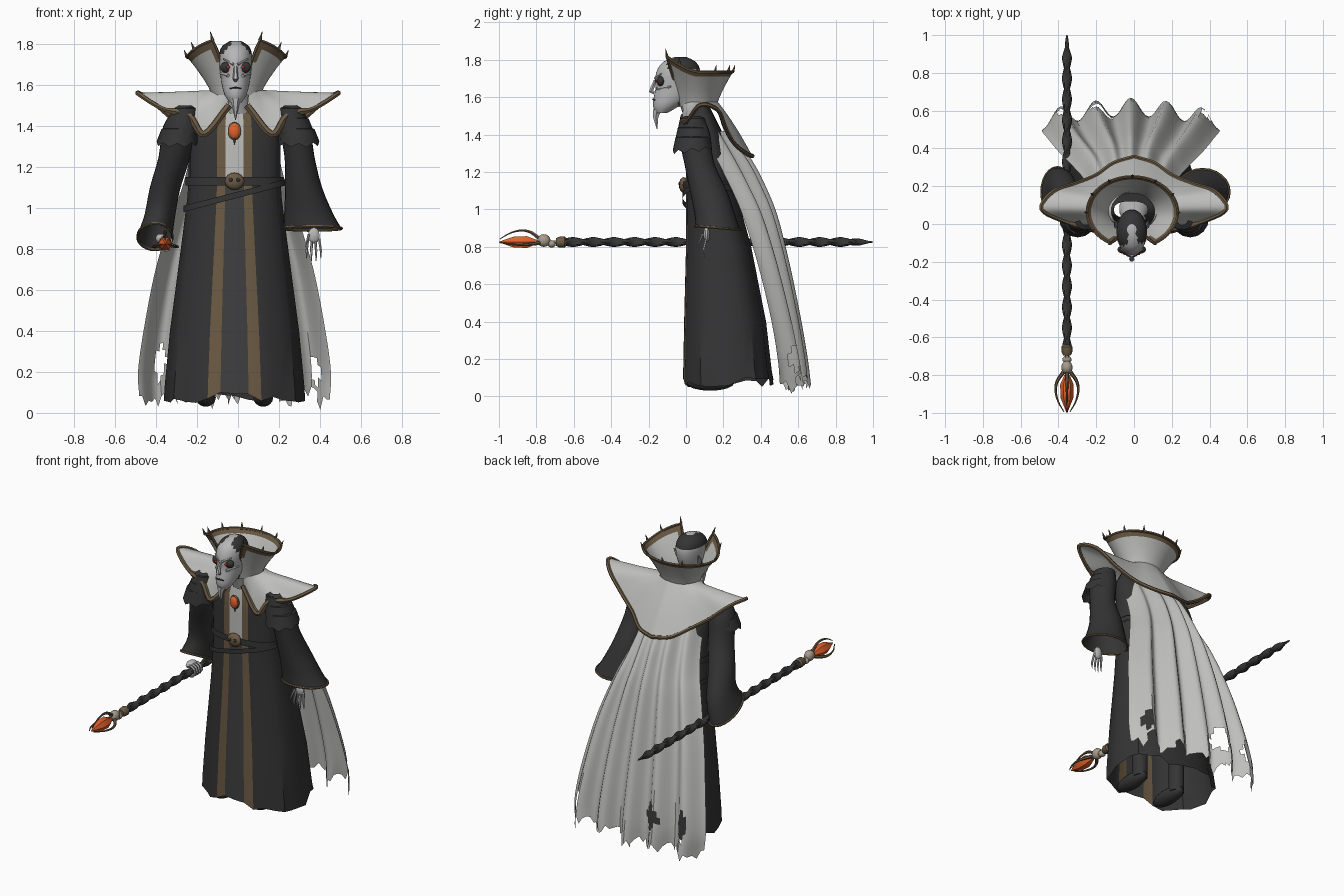
import bpy, bmesh, math, random
from mathutils import Vector
from math import sin, cos, pi

random.seed(4)
if "Cube" in bpy.data.objects:
    bpy.data.objects.remove(bpy.data.objects["Cube"])


def material(name, rgb):
    m = bpy.data.materials.new(name)
    m.use_nodes = True
    m.diffuse_color = (*rgb, 1)
    m.node_tree.nodes["Principled BSDF"].inputs["Base Color"].default_value = (*rgb, 1)
    return m


BLACK = material("robe black", (.035, .035, .036))
PANEL = material("panel charcoal", (.05, .05, .052))
CLOTH = material("cloth grey", (.52, .52, .505))
BRONZE = material("bronze trim", (.15, .105, .058))
ORANGE = material("orange gem", (.75, .12, .025))
RED = material("eye red", (.6, .03, .015))
BONE = material("bone", (.38, .33, .26))
SKIN = material("pale skin", (.47, .47, .47))


def add_mesh(name, mesh, mats):
    for m in mats:
        mesh.materials.append(m)
    ob = bpy.data.objects.new(name, mesh)
    bpy.context.collection.objects.link(ob)
    return ob


def loft(name, rows, mats, closed=True, caps=False, rule=None):
    """Skin rows of points; rule(row, column) gives a material slot or None for a hole."""
    bm = bmesh.new()
    grid = [[bm.verts.new(p) for p in row] for row in rows]
    n = len(rows[0])
    for r in range(len(rows) - 1):
        for c in range(n if closed else n - 1):
            slot = rule(r, c) if rule else 0
            if slot is not None:
                d = (c + 1) % n
                f = bm.faces.new((grid[r][c], grid[r][d], grid[r + 1][d], grid[r + 1][c]))
                f.material_index = slot
    if caps:
        for row in (grid[0], grid[-1]):
            bm.faces.new(row)
    bmesh.ops.delete(bm, geom=[v for v in bm.verts if not v.link_faces], context='VERTS')
    bmesh.ops.recalc_face_normals(bm, faces=bm.faces)
    mesh = bpy.data.meshes.new(name)
    bm.to_mesh(mesh)
    bm.free()
    return add_mesh(name, mesh, mats)


def rods(name, paths, mat, cyclic=False):
    """Round rods through paths of (point, radius)."""
    cu = bpy.data.curves.new(name, 'CURVE')
    cu.dimensions, cu.bevel_depth, cu.bevel_resolution, cu.use_fill_caps = '3D', 1, 1, True
    for path in paths:
        sp = cu.splines.new('POLY')
        sp.points.add(len(path) - 1)
        sp.use_cyclic_u = cyclic
        for q, (p, r) in zip(sp.points, path):
            q.co, q.radius = (*p, 1), r
    tmp = bpy.data.objects.new(name + " path", cu)
    bpy.context.collection.objects.link(tmp)
    dg = bpy.context.evaluated_depsgraph_get()
    mesh = bpy.data.meshes.new_from_object(tmp.evaluated_get(dg))
    bpy.data.objects.remove(tmp)
    mesh.materials.clear()
    return add_mesh(name, mesh, [mat])


def ball(name, loc, size, mat, seg=14):
    bm = bmesh.new()
    bmesh.ops.create_uvsphere(bm, u_segments=seg, v_segments=seg // 2 + 1, radius=1)
    for v in bm.verts:
        v.co = [loc[i] + v.co[i] * size[i] for i in range(3)]
    mesh = bpy.data.meshes.new(name)
    bm.to_mesh(mesh)
    bm.free()
    return add_mesh(name, mesh, [mat])


def smooth(pts, n):
    """Catmull-Rom resampling of tuples of any length."""
    p = [Vector(q) for q in pts]
    p = [2 * p[0] - p[1]] + p + [2 * p[-1] - p[-2]]
    out = []
    for i in range(1, len(p) - 2):
        a, b, c, d = p[i - 1:i + 3]
        for k in range(n):
            t = k / n
            out.append(.5 * (2 * b + (c - a) * t + (2 * a - 5 * b + 4 * c - d) * t * t
                             + (3 * b - a - 3 * c + d) * t ** 3))
    return out + [p[-2]]


def oval(cx, cy, z, rx, ry, n=24, tilt=0):
    return [(cx + rx * sin(2 * pi * i / n), cy - ry * cos(2 * pi * i / n),
             z + tilt * cos(2 * pi * i / n)) for i in range(n)]


# Robe: boxy rings whose columns follow the front stripes
half = [.2, .38, .55, .72, .86, .95, 1]
front = [-f for f in reversed(half)] + [0] + half
FR = [(f, -1) for f in front] + [(f, 1) for f in reversed(front[1:-1])]
MID = -.017


def robe_ring(z, rx, yf, yb, slope=0, pleat=0, jag=0):
    cy, ry, out = (yf + yb) / 2, (yb - yf) / 2, []
    for i, (f, side) in enumerate(FR):
        k = 1 - pleat * (i % 2) if abs(f) > .4 or side > 0 else 1
        y = cy + side * ry * k * (1 - abs(f) ** 2.4) ** (1 / 2.4)
        out.append((MID + rx * k * f, y, z + slope * f * rx + random.uniform(-jag, jag)))
    return out


robe_rows = [robe_ring(.075, .345, -.015, .47, pleat=.05, jag=.03)]
for z, rx, yf, yb, pl in [(.14, .34, -.015, .46, .05), (.4, .315, -.01, .43, .04), (.8, .262, 0, .35, .03),
                          (1.05, .23, 0, .28, 0), (1.13, .225, 0, .255, 0), (1.3, .225, 0, .23, 0),
                          (1.42, .22, 0, .19, 0), (1.5, .18, .02, .15, 0), (1.56, .09, .03, .12, 0)]:
    robe_rows.append(robe_ring(z, rx, yf, yb, pleat=pl))


def robe_rule(r, c):
    if c in (5, 8):
        return 2
    if c in (6, 7):
        return 1 if r < 5 else 3
    return 0


loft("robe", robe_rows, [BLACK, PANEL, BRONZE, CLOTH], rule=robe_rule)
loft("belt", [robe_ring(z, .238, -.014, .265) for z in (1.11, 1.15)], [BLACK])
loft("slanted_belt", [robe_ring(z, .25, -.02, .285, slope=.26) for z in (1.045, 1.075)], [BLACK])
ball("buckle", (MID, -.012, 1.13), (.048, .026, .042), BRONZE)
for s in (-1, 1):
    ball("buckle_socket", (MID + s * .018, -.034, 1.137), (.011, .007, .01), BLACK, 8)
ball("brooch_rim", (MID, -.01, 1.375), (.034, .012, .044), BRONZE)
ball("brooch_gem", (MID, -.018, 1.375), (.028, .014, .038), ORANGE)
rods("brooch_pendant", [[((MID, -.008, 1.34), .008), ((MID, -.008, 1.31), .002)]], BRONZE)

# Boots
for s in (-1, 1):
    ball("boot", (MID + s * .14, .13, .075), (.05, .13, .045), BLACK)
    loft("boot_shaft", [oval(MID + s * .14, .2, z, .045, .05, 12) for z in (.07, .4)], [BLACK], caps=True)

# Cape: back line y, edge y, height, half width
cape = smooth([(.22, .12, 1.42, .19), (.34, .19, 1.26, .215), (.42, .275, 1.1, .255), (.475, .345, .95, .31),
               (.535, .43, .7, .385), (.59, .505, .42, .44), (.625, .55, .2, .47), (.64, .57, .05, .465)], 6)
COLS = 60
hem = [random.uniform(-.035, .045) for _ in range(COLS + 1)]
cut = [random.choice((0, 0, 0, 1, 2)) for _ in range(COLS)]
cape_rows = []
for r, (yc, ye, z, w) in enumerate(cape):
    v, row = r / (len(cape) - 1), []
    for c in range(COLS + 1):
        u = 2 * c / COLS - 1
        y = yc + (ye - yc) * u * u + (.012 + .036 * v) * cos(5 * pi * u) - .02 * v
        row.append((MID + w * u, y, max(0, z + hem[c] * v ** 8)))
    cape_rows.append(row)
HOLES = [(-.33, .82, .11, .06), (.84, .86, .05, .06), (-.78, .83, .06, .06)]


def cape_rule(r, c):
    u, v = 2 * (c + .5) / COLS - 1, (r + .5) / (len(cape) - 1)
    if r >= len(cape) - 1 - cut[c // 4 * 4]:
        return None
    return None if any(abs(u - a) / p + abs(v - b) / q < 1.2 for a, b, p, q in HOLES) else 0


loft("cape", cape_rows, [CLOTH], closed=False, rule=cape_rule)

# Shoulder mantle with winged tips and pointed back
edge = smooth([(.045, -.012, 1.5), (.165, -.035, 1.36), (.24, -.02, 1.45), (.37, .015, 1.485), (.49, .08, 1.56),
               (.43, .17, 1.53), (.32, .21, 1.435), (.205, .255, 1.355), (.11, .32, 1.3), (0, .355, 1.285)], 5)
N = len(edge) - 1
mantle_rows = []
for k in range(9):
    t, right = k / 8, []
    for i, e in enumerate(edge):
        a = .45 + (pi - .45) * i / N
        p = Vector((.12 * sin(a), .07 - .1 * cos(a), 1.575)).lerp(e, t)
        p.z -= .015 * sin(pi * t) * cos(pi * i / N)
        right.append(p)
    mantle_rows.append(right + [Vector((-p.x, p.y, p.z)) for p in reversed(right[:-1])])
loft("mantle", mantle_rows, [CLOTH], closed=False)
rods("mantle_trim", [[(p, .018 if p.y < 0 else .012) for p in mantle_rows[-1]]], BRONZE)


# Flared collar with gilded rim and spikes; the opening widens upward
def collar_point(i, t):
    gap = .3 + .2 * t
    a = gap + (2 * pi - 2 * gap) * i / 40
    lift = max(0, cos(a)) ** 1.5 * .1
    g = t ** 1.25
    return Vector((MID * .5 + (.118 + .122 * g) * sin(a), .063 - (.1 + .088 * g) * cos(a),
                   1.55 + (.185 + lift) * t))


collar_rows = [[collar_point(i, t) for i in range(41)] for t in (0, .2, .4, .6, .75, .86, 1)]
loft("collar", collar_rows, [CLOTH, BRONZE], closed=False,
     rule=lambda r, c: 1 if r == 5 or (r > 2 and c in (0, 39)) else 0)
side_a = [row[0] for row in collar_rows]
side_b = [row[-1] for row in collar_rows]
rods("collar_trim", [[(p, .008) for p in side_a + collar_rows[-1][1:-1] + side_b[::-1]]], BRONZE)
rods("collar_spikes", [[(collar_point(i, 1), .009), (collar_point(i, 1.1) + Vector((0, 0, .018)), .001)]
                       for i in range(0, 41, 4)], BRONZE)

# Head and neck
HX = -.012
head_spec = smooth([(1.515, -.16, -.1, .03), (1.55, -.176, -.04, .053), (1.6, -.172, .03, .067),
                    (1.65, -.162, .06, .074), (1.7, -.165, .075, .08), (1.75, -.152, .075, .08),
                    (1.79, -.12, .05, .065), (1.815, -.06, .0, .025)], 2)
head_rows = [oval(HX, (a + b) / 2, z, w, (b - a) / 2, 32) for z, a, b, w in head_spec]


def scalp_rule(r, c):
    x, y, z = head_rows[r][c]
    return 1 if z > 1.74 and y > -.115 and (abs(x - HX) > .03 or y > -.03) else 0


loft("head", head_rows, [SKIN, BLACK], caps=True, rule=scalp_rule)
loft("neck", [oval(0, y, z, r, r, 14) for y, z, r in ((.08, 1.46, .08), (.03, 1.55, .06), (-.02, 1.62, .05))], [SKIN])
rods("nose", [[((HX, -.165, 1.69), .008), ((HX, -.18, 1.65), .012), ((HX, -.187, 1.632), .014),
               ((HX, -.17, 1.622), .01)]], SKIN)
rods("beard", [[((HX, -.155, 1.53), .024), ((HX, -.162, 1.49), .016), ((HX, -.155, 1.43), .002)]], SKIN)
rods("mouth", [[((HX - .028, -.165, 1.583), .004), ((HX, -.176, 1.588), .005), ((HX + .028, -.165, 1.583), .004)]], BLACK)
for s in (-1, 1):
    ball("eye_socket", (HX + s * .042, -.135, 1.686), (.034, .022, .028), BLACK)
    ball("eye", (HX + s * .037, -.157, 1.686), (.01, .008, .007), RED, 8)
    rods("brow", [[((HX + s * .01, -.165, 1.7), .007), ((HX + s * .06, -.132, 1.726), .004)]], SKIN)
    rods("cheekbone", [[((HX + s * .035, -.155, 1.645), .008), ((HX + s * .072, -.08, 1.655), .007)]], SKIN)
    rods("ear", [[((HX + s * .07, -.02, 1.63), .01), ((HX + s * .08, -.01, 1.67), .015),
                  ((HX + s * .088, .015, 1.71), .003)]], SKIN)

# Sleeves: centre, height, radii; the right cuff opens forward
left = [(.25, .035, 1.49, .05, .06), (.275, .045, 1.4, .075, .085), (.3, .07, 1.25, .073, .08),
        (.32, .12, 1.1, .09, .1), (.345, .155, .97, .12, .11), (.363, .17, .9, .142, .12)]
right = [(-.25, .035, 1.49, .05, .06), (-.29, .045, 1.4, .075, .085), (-.31, .08, 1.25, .077, .08),
         (-.355, .14, 1.1, .075, .09), (-.38, .18, .97, .075, .11), (-.405, .17, .86, .085, .13)]
for name, spec, tilt in (("left", left, .01), ("right", right, .065)):
    spec = smooth(spec, 3)
    rows = [oval(*q, tilt=tilt * (i / (len(spec) - 1)) ** 3) for i, q in enumerate(spec)]
    loft(name + "_sleeve", rows, [BLACK])
    rods(name + "_cuff_trim", [[(p, .007) for p in rows[-1]]], BRONZE, cyclic=True)

# Layered shoulder guards with ragged lower edges
for s in (-1, 1):
    for k in range(3):
        x, z, r = s * (.255 + .016 * k), 1.485 - .05 * k, .062 + .012 * k
        low = [(px, py, pz - .02 * (i % 2)) for i, (px, py, pz) in
               enumerate(oval(x + s * .01, .032, z - .06, r + .014, r + .017, 16, tilt=-.01))]
        loft("shoulder_guard", [oval(x, .035, z + .015, .035, .04, 16), oval(x, .035, z, r, r + .005, 16), low], [BLACK])

# Bony hands
ball("left_palm", (.37, .11, .865), (.03, .018, .04), SKIN, 10)
rods("left_fingers", [[((.342 + .018 * i, .11, .85), .007), ((.335 + .023 * i, .095, .79), .006),
                       ((.335 + .023 * i, .1, .735 + .012 * abs(i - 1.5)), .002)] for i in range(4)]
     + [[((.345, .09, .87), .007), ((.33, .065, .81), .003)]], SKIN)
SX, SZ = -.355, .825
ball("right_palm", (SX - .02, .06, .85), (.03, .045, .025), SKIN, 10)
rods("right_fingers", [[((SX + .034 * cos(a), .02 + .022 * i, SZ + .034 * sin(a)), .008)
                        for a in (2.2, 1.4, .6, -.2, -1, -1.8)] for i in range(4)], SKIN)


# Staff: twisted shaft, bone knuckles, claws and crystal
def staff_ring(y, r, n=12, lobe=0):
    return [(SX + (r + lobe * cos(2 * (a - y * pi / .11))) * cos(a), y,
             SZ + (r + lobe * cos(2 * (a - y * pi / .11))) * sin(a)) for a in (2 * pi * i / n for i in range(n))]


loft("staff_shaft", [staff_ring(-.66 + 1.66 * i / 130, .021 * min(1, .15 + (130 - i) / 10), lobe=.006 * min(1, (130 - i) / 10))
                     for i in range(131)], [BLACK], caps=True)
loft("staff_ferrule", [staff_ring(y, r) for y, r in ((-.64, .022), (-.65, .03), (-.68, .028), (-.695, .02))], [BRONZE], caps=True)
rods("staff_core", [[((SX, -.68, SZ), .01), ((SX, -.84, SZ), .012)]], BONE)
ball("staff_knuckle", (SX, -.76, SZ + .008), (.03, .036, .034), BONE)
ball("staff_small_knuckle", (SX, -.718, SZ - .01), (.024, .022, .02), BONE, 10)
loft("crystal", [staff_ring(y, r, 6) for y, r in ((-.8, .014), (-.85, .036), (-.92, .034), (-1, .002))], [ORANGE], caps=True)
claw = smooth([(-.785, .02), (-.83, .052), (-.88, .062), (-.94, .048), (-.995, .016)], 4)
rods("claws", [[((SX + r * cos(a), y, SZ + r * sin(a)), .011 * (1 - .8 * i / 16)) for i, (y, r) in enumerate(claw)]
               for a in (pi / 2, -.25, pi + .25)], BRONZE)

# Smooth shading with sharp creases kept
for ob in bpy.context.scene.objects:
    ob.select_set(ob.type == 'MESH')
    if ob.type == 'MESH':
        bpy.context.view_layer.objects.active = ob
bpy.ops.object.shade_smooth_by_angle(angle=math.radians(40))
